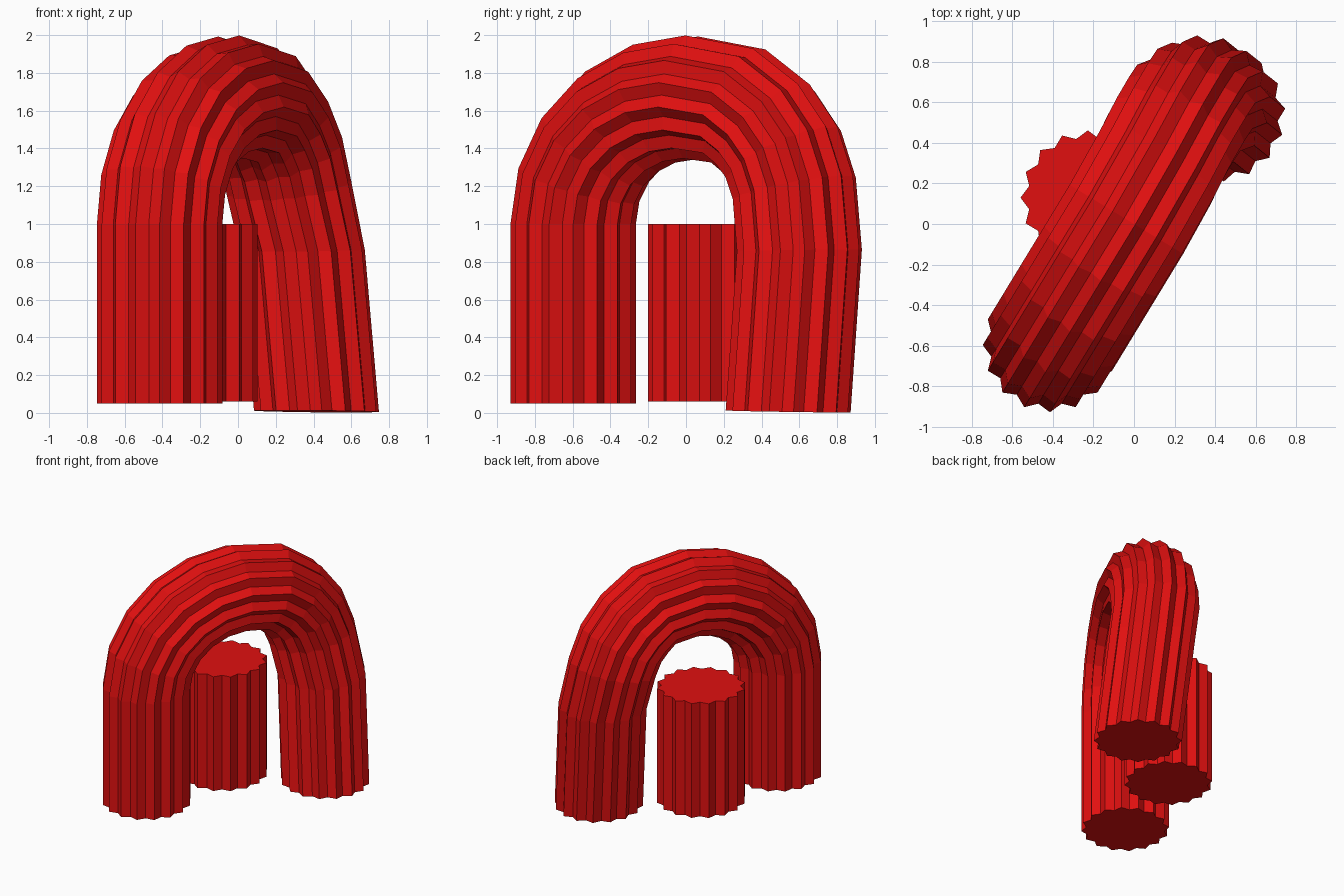
import bpy, bmesh
from math import sin, cos, pi, radians, atan2
from mathutils import Vector

if "Cube" in bpy.data.objects:
    bpy.data.objects.remove(bpy.data.objects["Cube"])

RIBS, R_OUT, R_IN = 16, 0.332, 0.295
ALONG = Vector((0.52, 0.855, 0)).normalized()    # ground direction of the arch
SIDE = Vector((ALONG.y, -ALONG.x, 0))            # across the arch
UP = Vector((0, 0, 1))

red = bpy.data.materials.new("red")
red.diffuse_color = (0.75, 0.005, 0.005, 1)
red.use_nodes = True
red.node_tree.nodes["Principled BSDF"].inputs["Base Color"].default_value = red.diffuse_color


def fluted_ring(bm, centre, axis_a, axis_b, phase):
    """One ribbed cross-section, alternating crest and groove."""
    ring = []
    for i in range(RIBS * 2):
        a = phase + pi * i / RIBS
        r = R_IN if i % 2 else R_OUT
        ring.append(bm.verts.new(centre + r * (cos(a) * axis_a + sin(a) * axis_b)))
    return ring


def fluted_tube(name, stations, phase):
    """Loft ribbed rings through (centre, axis_a, axis_b) stations and cap the ends."""
    bm = bmesh.new()
    rings = [fluted_ring(bm, c, a, b, phase) for c, a, b in stations]
    for r0, r1 in zip(rings, rings[1:]):
        for i in range(len(r0)):
            j = (i + 1) % len(r0)
            bm.faces.new((r0[i], r0[j], r1[j], r1[i]))
    bm.faces.new(rings[0][::-1])
    bm.faces.new(rings[-1])
    bmesh.ops.recalc_face_normals(bm, faces=bm.faces)
    me = bpy.data.meshes.new(name)
    bm.to_mesh(me)
    bm.free()
    me.materials.append(red)
    ob = bpy.data.objects.new(name, me)
    bpy.context.collection.objects.link(ob)


# Short upright tube
X, Y = Vector((1, 0, 0)), Vector((0, 1, 0))
fluted_tube("short_tube", [(Vector((-0.228, 0.13, z)), X, Y) for z in (0.06, 1.0)], 0)

# Bent tube: (distance along, sideways offset, height, turn in degrees)
path = [(-0.726, -0.044, 0.05, 0)]
for t in range(0, 91, 18):                       # front half of the bend
    a = radians(t)
    path.append((-0.726 * cos(a), -0.044, 1.0 + 0.67 * sin(a), t))
path += [(0.29, -0.055, 1.625, 112),             # back half of the bend
         (0.45, -0.068, 1.51, 135),
         (0.56, -0.070, 1.37, 153),
         (0.63, -0.067, 1.19, 168),
         (0.69, -0.021, 0.86, 179),
         (0.678, 0.074, 0.008, 181)]

stations = []
for s, n, z, turn in path:
    a = radians(turn)
    centre = ALONG * s + SIDE * n + UP * z
    stations.append((centre, SIDE, ALONG * cos(a) - UP * sin(a)))
fluted_tube("bent_tube", stations, -atan2(SIDE.y, SIDE.x))
